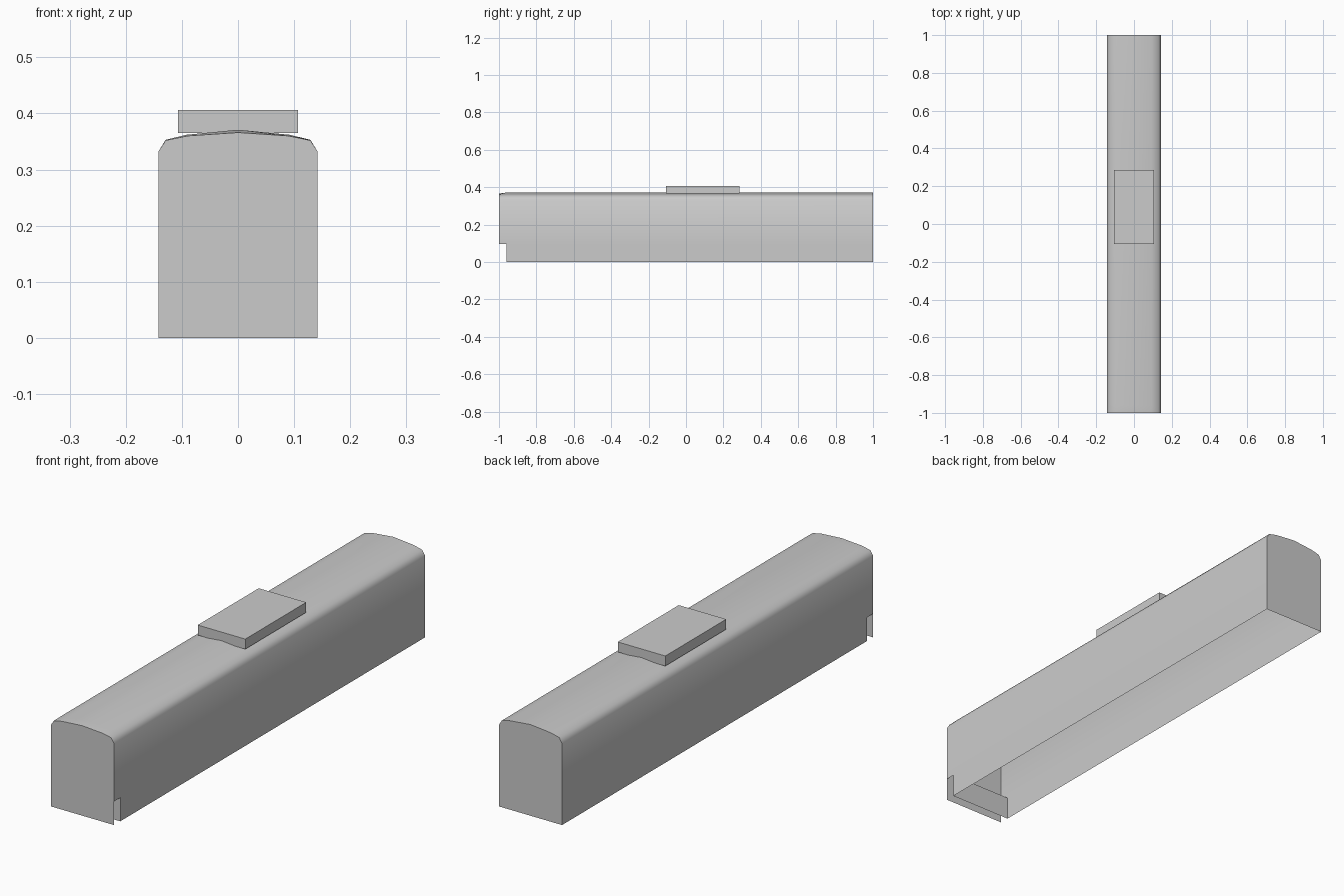
import bpy, bmesh
from math import radians

if "Cube" in bpy.data.objects:
    bpy.data.objects.remove(bpy.data.objects["Cube"])


def finish(name, bm):
    bmesh.ops.recalc_face_normals(bm, faces=bm.faces)
    mesh = bpy.data.meshes.new(name)
    bm.to_mesh(mesh)
    bm.free()
    obj = bpy.data.objects.new(name, mesh)
    bpy.context.collection.objects.link(obj)
    return obj


def section(bm, y, half):
    """Mirror a half cross-section (from side bottom to roof ridge) into a row of vertices."""
    full = half + [(-x, z) for x, z in reversed(half[:-1])]
    return [bm.verts.new((x, y, z)) for x, z in full]


# Car body: open-bottomed shell, roof slightly lowered at the front edge
rear_half = [(.142, 0), (.142, .096), (.142, .332), (.129, .353), (.092, .362), (0, .371)]
front_half = [(.142, 0), (.142, .096), (.142, .332), (.129, .352), (.09, .36), (0, .366)]
bm = bmesh.new()
rows = [section(bm, -1, front_half), section(bm, -.96, rear_half), section(bm, 1, rear_half)]
last = len(rows[0]) - 2
for r in range(2):
    a, b = rows[r], rows[r + 1]
    for i in range(last + 1):
        # Notch behind the front panel: no lower side wall there
        if r == 0 and i in (0, last):
            continue
        bm.faces.new((a[i], b[i], b[i + 1], a[i + 1]))

# Full-height end panels
bm.faces.new(rows[0])
bm.faces.new(list(reversed(rows[2])))

# Low cross panel set back behind the front
m = rows[1]
bm.faces.new((m[0], m[1], m[-2], m[-1]))
body = finish("car_body", bm)

bpy.context.view_layer.objects.active = body
body.select_set(True)
bpy.ops.object.shade_smooth_by_angle(angle=radians(50))
body.select_set(False)

# Roof unit: flat box resting on the roof, open underneath
bm = bmesh.new()
bmesh.ops.create_cube(bm, size=1)
bmesh.ops.scale(bm, verts=bm.verts, vec=(.214, .392, .041))
bmesh.ops.translate(bm, verts=bm.verts, vec=(0, .09, .3855))
bm.normal_update()
bmesh.ops.delete(bm, geom=[f for f in bm.faces if f.normal.z < -.5], context='FACES_ONLY')
finish("roof_unit", bm)
